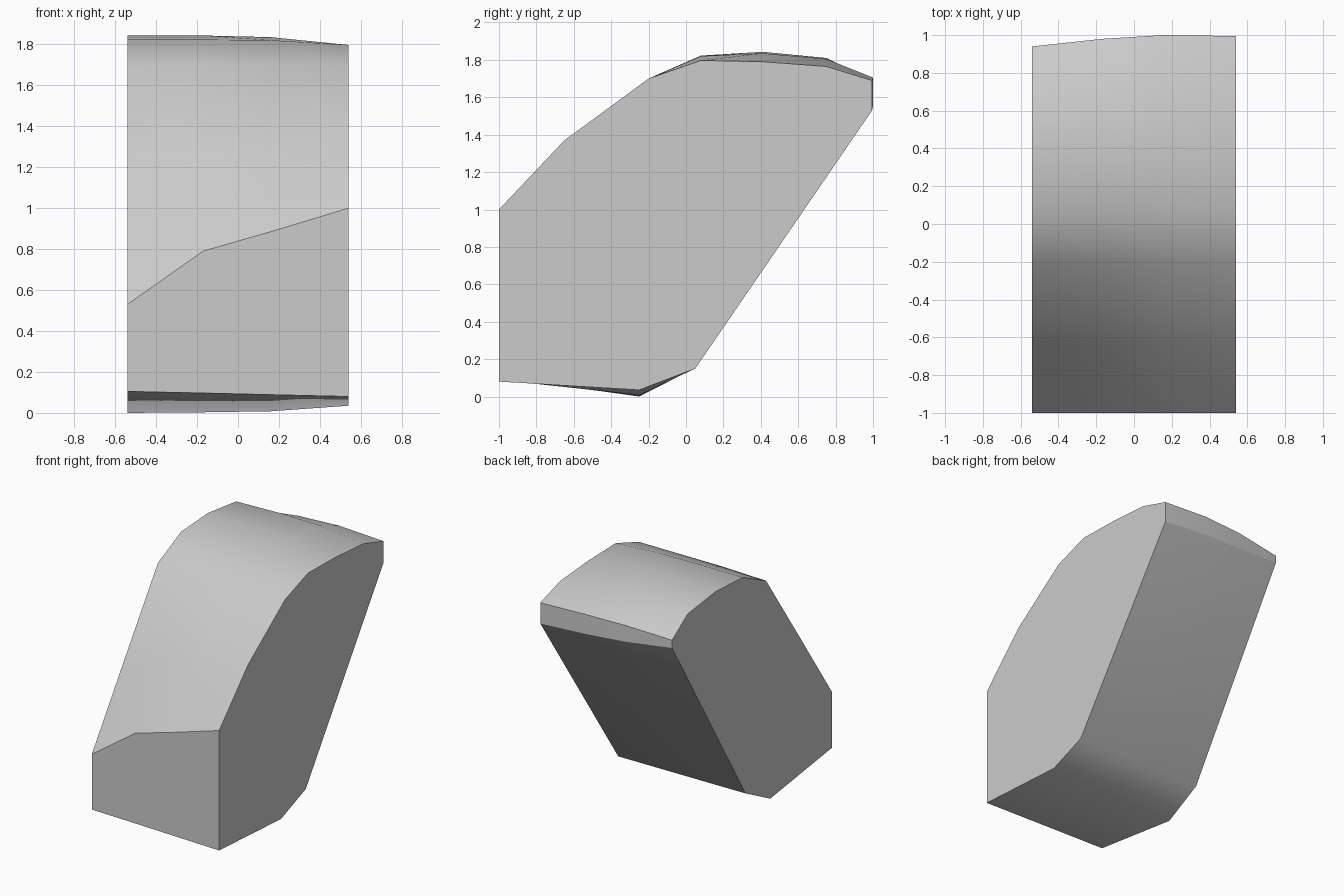
import bpy
import bmesh

cube = bpy.data.objects.get("Cube")
if cube:
    bpy.data.objects.remove(cube, do_unlink=True)


def flat_material(name, colour):
    mat = bpy.data.materials.new(name)
    mat.use_nodes = True
    mat.diffuse_color = colour
    mat.node_tree.nodes["Principled BSDF"].inputs["Base Color"].default_value = colour
    return mat


# Stations across the width
STATIONS = (-0.54, -0.17, 0.16, 0.54)
BACK = (0.94, 0.98, 1.0, 0.995)

# Lengthwise rails around the outline: depth per station, height per station, crease
RAILS = [
    ((-1.0,) * 4, (0.105, 0.097, 0.089, 0.08), True),     # front bottom
    ((-0.25,) * 4, (0.0, 0.003, 0.008, 0.035), False),    # underside
    ((0.05,) * 4, (0.155, 0.153, 0.152, 0.15), False),    # heel
    (BACK, (1.61, 1.575, 1.555, 1.53), True),             # back lower
    (BACK, (1.67, 1.70, 1.705, 1.69), True),              # back upper
    ((0.75,) * 4, (1.80, 1.81, 1.805, 1.765), False),
    ((0.41,) * 4, (1.842, 1.843, 1.835, 1.79), False),    # crown
    ((0.08,) * 4, (1.823, 1.823, 1.82, 1.797), False),
    ((-0.2,) * 4, (1.69, 1.70, 1.70, 1.70), False),
    ((-0.65,) * 4, (1.04, 1.21, 1.29, 1.37), False),      # front slope
    ((-1.0,) * 4, (0.53, 0.79, 0.885, 1.0), True),        # front top
]

# Skin the block between neighbouring rails
bm = bmesh.new()
grid = [[bm.verts.new((x, y, z)) for x, y, z in zip(STATIONS, ys, zs)]
        for ys, zs, _ in RAILS]
for i, rail in enumerate(grid):
    following = grid[(i + 1) % len(grid)]
    for j in range(len(STATIONS) - 1):
        bm.faces.new((rail[j], rail[j + 1], following[j + 1], following[j]))

# Flat side caps
caps = [bm.faces.new([rail[j] for rail in grid]) for j in (0, -1)]
bmesh.ops.recalc_face_normals(bm, faces=bm.faces)

# Smooth skin with creases at the caps and the marked rails
for face in bm.faces:
    face.smooth = True
for cap in caps:
    for edge in cap.edges:
        edge.smooth = False
for rail, (_, _, crease) in zip(grid, RAILS):
    if crease:
        for a, b in zip(rail, rail[1:]):
            bm.edges.get((a, b)).smooth = False

mesh = bpy.data.meshes.new("slanted_block")
bm.to_mesh(mesh)
bm.free()
mesh.materials.append(flat_material("light_grey", (0.6, 0.6, 0.6, 1.0)))
block = bpy.data.objects.new("slanted_block", mesh)
bpy.context.collection.objects.link(block)
